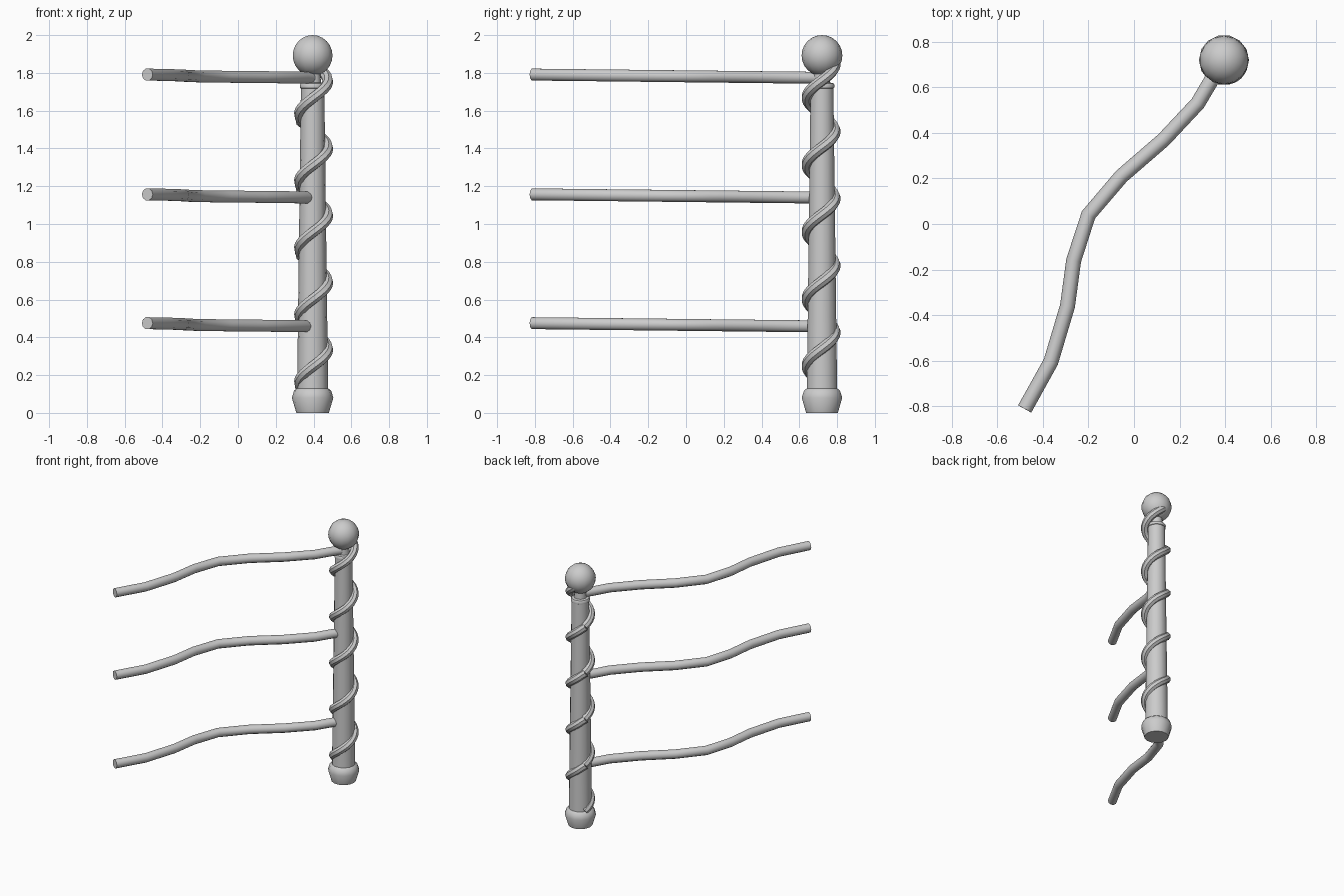
import bpy, bmesh, math

if "Cube" in bpy.data.objects:
    bpy.data.objects.remove(bpy.data.objects["Cube"])

PX, PY = 0.395, 0.72          # post axis


def finish(obj, angle=40):
    bpy.ops.object.select_all(action='DESELECT')
    obj.select_set(True)
    bpy.context.view_layer.objects.active = obj
    if obj.type == 'CURVE':
        bpy.ops.object.convert(target='MESH')
    bpy.ops.object.shade_smooth_by_angle(angle=math.radians(angle))


def lathe(name, profile, sides):
    """Closed solid of revolution around the post axis from (radius, z) pairs."""
    bm = bmesh.new()
    rings = []
    for r, z in profile:
        rings.append([bm.verts.new((PX + r * math.cos(2 * math.pi * i / sides),
                                    PY + r * math.sin(2 * math.pi * i / sides), z))
                      for i in range(sides)])
    for a, b in zip(rings, rings[1:]):
        for i in range(sides):
            j = (i + 1) % sides
            bm.faces.new((a[i], a[j], b[j], b[i]))
    bm.faces.new(rings[0][::-1])
    bm.faces.new(rings[-1])
    me = bpy.data.meshes.new(name)
    bm.to_mesh(me)
    bm.free()
    obj = bpy.data.objects.new(name, me)
    bpy.context.collection.objects.link(obj)
    finish(obj)


def tube(name, points, radius, resolution):
    """Round bar with capped ends along a polyline."""
    cu = bpy.data.curves.new(name, 'CURVE')
    cu.dimensions = '3D'
    cu.bevel_depth = radius
    cu.bevel_resolution = resolution
    cu.use_fill_caps = True
    sp = cu.splines.new('POLY')
    sp.points.add(len(points) - 1)
    for p, co in zip(sp.points, points):
        p.co = (*co, 1)
    obj = bpy.data.objects.new(name, cu)
    bpy.context.collection.objects.link(obj)
    finish(obj)


# Tapered post with flared foot, collar ring and thin neck
lathe("post", [(0.086, 0), (0.11, 0.08), (0.098, 0.118), (0.082, 0.13),
               (0.062, 1.72), (0.045, 1.735), (0.04, 1.82)], 14)
lathe("collar", [(0.05, 1.712), (0.066, 1.72), (0.068, 1.735), (0.062, 1.745), (0.04, 1.75)], 14)

# Ball finial
bpy.ops.mesh.primitive_uv_sphere_add(segments=14, ring_count=12, radius=0.108,
                                     location=(PX, PY, 1.892))
ball = bpy.context.object
ball.name = "ball_finial"
finish(ball)

# Three wavy rails, each ending inside the post
path = [(-0.48, -0.812), (-0.365, -0.605), (-0.292, -0.36), (-0.265, -0.16), (-0.2, 0.04),
        (-0.055, 0.21), (0.13, 0.37), (0.28, 0.53), (0.345, 0.64), (0.385, 0.70)]
for label, z in (("bottom", 0.475), ("middle", 1.157), ("top", 1.791)):
    pts = [(x, y, z - 0.017 * (y + 0.812) / 1.5) for x, y in path]
    tube(label + "_rail", pts, 0.033, 3)

# Spiral wrap: five repeated turns whose tips stand out slightly at each joint
PITCH, STEPS = 0.355, 22
for turn in range(5):
    pts = []
    for i in range(STEPS + 1):
        t = i / STEPS
        a = math.radians(148 + 364 * t)
        r = 0.075 + (0.008 if i == STEPS else 0)
        pts.append((PX + 0.005 + r * math.cos(a), PY - 0.005 + r * math.sin(a),
                    0.13 + PITCH * (turn + t)))
    tube(f"spiral_turn_{turn + 1}", pts, 0.029, 2)
